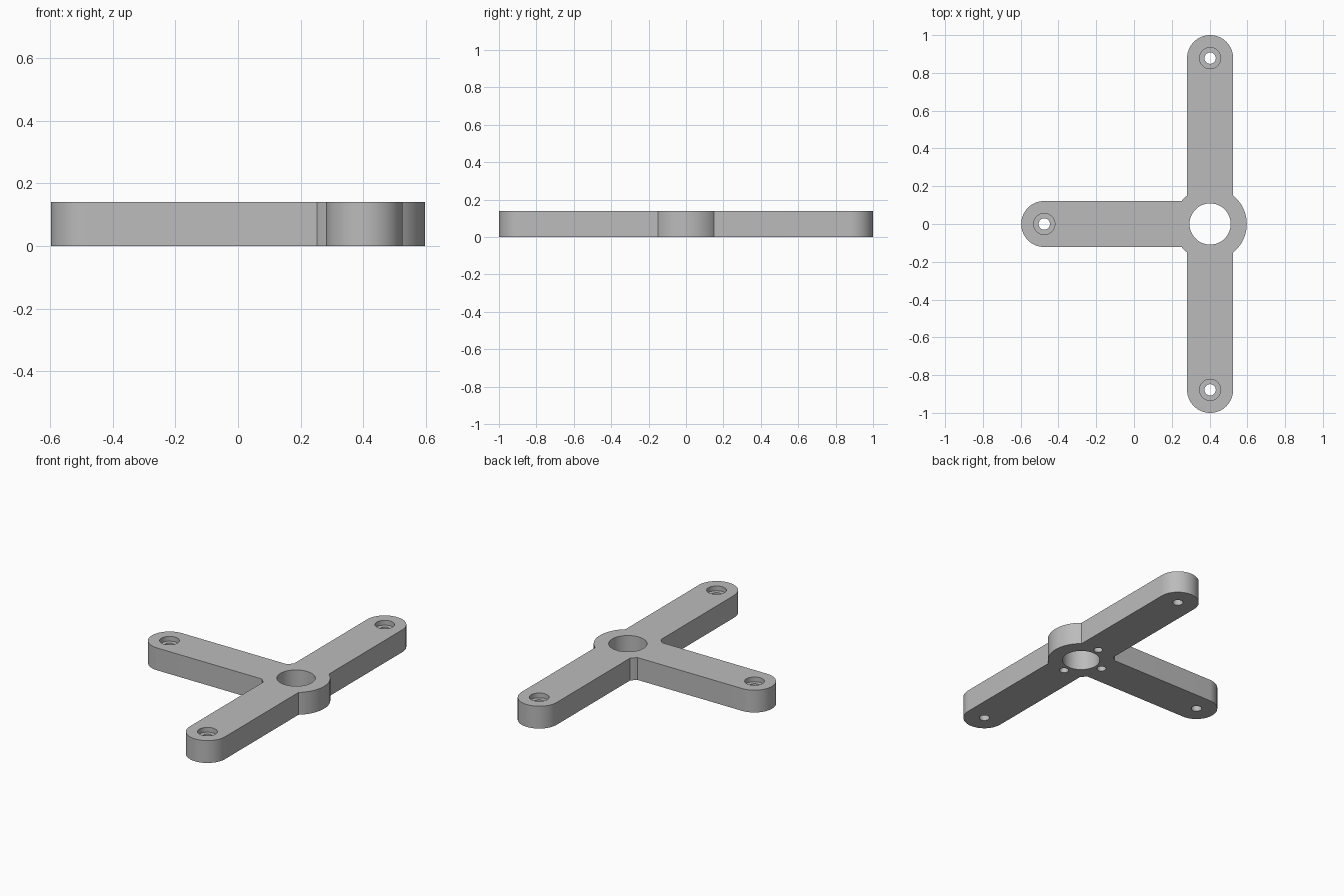
import bpy, bmesh
from math import sin, cos, asin, pi, radians
from mathutils import Matrix, Vector

if "Cube" in bpy.data.objects:
    bpy.data.objects.remove(bpy.data.objects["Cube"])

HEIGHT = 0.14
HUB_R, BORE_R = 0.194, 0.109
ARM_HALF, REACH = 0.122, 0.878
HUB = Vector(((1 - HUB_R) / 2, 0, 0))
ARM_ANGLES = [radians(a) for a in (90, 180, 270)]


def polar(radius, angle):
    return Vector((radius * cos(angle), radius * sin(angle), 0))


def arc(center, radius, start, end, steps):
    return [center + polar(radius, start + (end - start) * i / steps)
            for i in range(steps + 1)]


def make_object(name, bm):
    bmesh.ops.recalc_face_normals(bm, faces=bm.faces)
    mesh = bpy.data.meshes.new(name)
    bm.to_mesh(mesh)
    bm.free()
    obj = bpy.data.objects.new(name, mesh)
    bpy.context.collection.objects.link(obj)
    return obj


def add_cylinder(bm, center, radius, bottom, top):
    place = Matrix.Translation(center + Vector((0, 0, (bottom + top) / 2)))
    bmesh.ops.create_cone(bm, cap_ends=True, segments=48, radius1=radius,
                          radius2=radius, depth=top - bottom, matrix=place)


# Body outline: rounded arm tips joined by arcs of the hub
corner = asin(ARM_HALF / HUB_R)
outline = []
for i, angle in enumerate(ARM_ANGLES):
    tip = HUB + polar(REACH, angle)
    outline += arc(tip, ARM_HALF, angle - pi / 2, angle + pi / 2, 32)
    following = ARM_ANGLES[i + 1] if i < 2 else ARM_ANGLES[0] + 2 * pi
    steps = 8 if i < 2 else 40
    outline += arc(HUB, HUB_R, angle + corner, following - corner, steps)

bm = bmesh.new()
base = bm.faces.new([bm.verts.new(p) for p in outline])
raised = bmesh.ops.extrude_face_region(bm, geom=[base], use_keep_orig=True)
bmesh.ops.translate(bm, vec=(0, 0, HEIGHT),
                    verts=[v for v in raised["geom"] if isinstance(v, bmesh.types.BMVert)])
body = make_object("three_arm_bracket", bm)

# Cutters: bore, screw holes, blind pin holes underneath, counterbores
holes, counterbores = bmesh.new(), bmesh.new()
add_cylinder(holes, HUB, BORE_R, -0.1, HEIGHT + 0.1)
for angle in ARM_ANGLES:
    tip = HUB + polar(REACH, angle)
    add_cylinder(holes, tip, 0.03, -0.1, HEIGHT + 0.1)
    add_cylinder(holes, HUB + polar(0.155, angle), 0.026, -0.1, 0.08)
    add_cylinder(counterbores, tip, 0.056, HEIGHT - 0.03, HEIGHT + 0.1)

bpy.context.view_layer.objects.active = body
for name, cutter_bm in (("counterbore_cutter", counterbores), ("hole_cutter", holes)):
    cutter = make_object(name, cutter_bm)
    cutter.hide_render = True
    cut = body.modifiers.new(name, "BOOLEAN")
    cut.operation, cut.solver, cut.object = "DIFFERENCE", "EXACT", cutter
    bpy.ops.object.modifier_apply(modifier=name)
    bpy.data.objects.remove(cutter)

# Grey finish
grey = bpy.data.materials.new("plain_grey")
grey.use_nodes = True
color = (0.5, 0.5, 0.5, 1)
grey.diffuse_color = color
grey.node_tree.nodes["Principled BSDF"].inputs["Base Color"].default_value = color
body.data.materials.clear()
body.data.materials.append(grey)

bpy.ops.object.select_all(action="DESELECT")
body.select_set(True)
bpy.ops.object.shade_smooth_by_angle(angle=radians(30))
